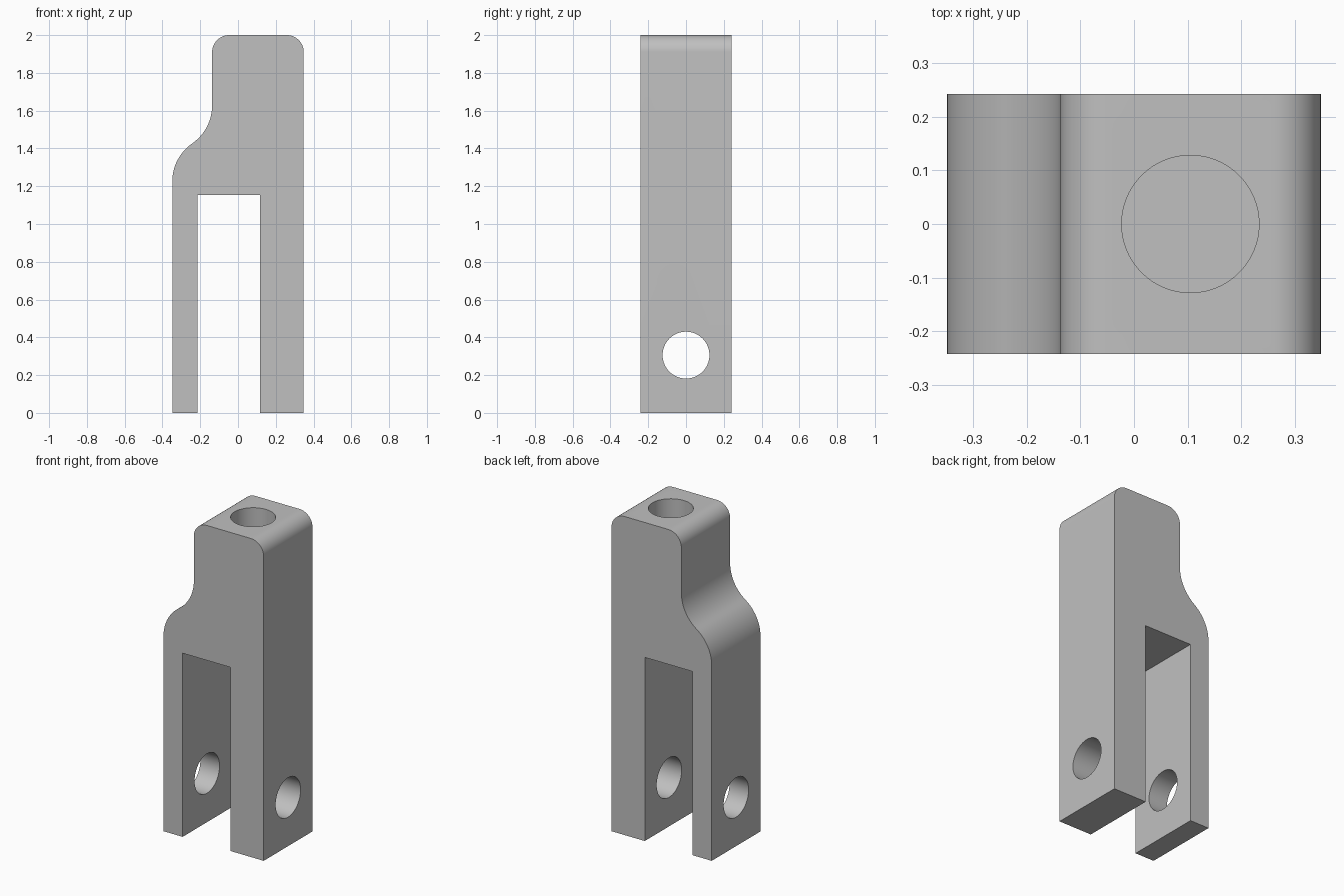
import bpy
import bmesh
from math import radians, cos, sin, atan2, pi

cube = bpy.data.objects.get("Cube")
if cube:
    bpy.data.objects.remove(cube, do_unlink=True)

HALF_W, HALF_D, TOP = 0.348, 0.242, 2.0
NECK_X = -0.137                       # left side of the narrow head
SLOT_L, SLOT_R, SLOT_TOP = -0.215, 0.117, 1.153
S_LOW, S_HIGH = 1.225, 1.628          # ends of the S-shaped shoulder
CORNER = 0.09


def arc(cx, cz, r, start, end, steps=14):
    """Points along an arc, angles in radians."""
    return [(cx + r * cos(start + (end - start) * i / steps),
             cz + r * sin(start + (end - start) * i / steps))
            for i in range(steps + 1)]


# Side outline, counter-clockwise from the bottom of the thick leg
dx, dz = NECK_X + HALF_W, S_HIGH - S_LOW
sweep = 2 * atan2(dx, dz)
s_radius = dz / (2 * sin(sweep))
outline = [(SLOT_R, 0), (HALF_W, 0)]
outline += arc(HALF_W - CORNER, TOP - CORNER, CORNER, 0, pi / 2)
outline += arc(NECK_X + CORNER, TOP - CORNER, CORNER, pi / 2, pi)
outline += arc(NECK_X - s_radius, S_HIGH, s_radius, 0, -sweep)
outline += arc(-HALF_W + s_radius, S_LOW, s_radius, pi - sweep, pi)[1:]
outline += [(-HALF_W, 0), (SLOT_L, 0), (SLOT_L, SLOT_TOP), (SLOT_R, SLOT_TOP)]

# Extrude the outline from front to back
bm = bmesh.new()
face = bm.faces.new([bm.verts.new((x, -HALF_D, z)) for x, z in outline])
extruded = bmesh.ops.extrude_face_region(bm, geom=[face])
moved = [v for v in extruded["geom"] if isinstance(v, bmesh.types.BMVert)]
bmesh.ops.translate(bm, verts=moved, vec=(0, 2 * HALF_D, 0))
bmesh.ops.recalc_face_normals(bm, faces=bm.faces)
mesh = bpy.data.meshes.new("clevis_body")
bm.to_mesh(mesh)
bm.free()
body = bpy.data.objects.new("clevis_body", mesh)
bpy.context.collection.objects.link(body)

# Plain grey metal
grey = bpy.data.materials.new("plain_grey")
grey.use_nodes = True
colour = (0.527, 0.527, 0.527, 1)
grey.diffuse_color = colour
grey.node_tree.nodes["Principled BSDF"].inputs["Base Color"].default_value = colour
mesh.materials.append(grey)


def drill(name, radius, depth, location, rotation=(0, 0, 0)):
    """Cut a round hole into the body."""
    bpy.ops.mesh.primitive_cylinder_add(vertices=64, radius=radius, depth=depth,
                                        location=location, rotation=rotation)
    cutter = bpy.context.object
    cutter.name = name
    cutter.hide_render = True
    cutter.data.materials.append(grey)
    cut = body.modifiers.new(name, "BOOLEAN")
    cut.operation = "DIFFERENCE"
    cut.solver = "EXACT"
    cut.object = cutter
    bpy.context.view_layer.objects.active = body
    bpy.ops.object.modifier_apply(modifier=cut.name)
    bpy.data.objects.remove(cutter, do_unlink=True)


# Pin hole through both legs, blind rod hole down from the top
drill("pin_hole", 0.124, 1.0, (0, 0, 0.306), (0, radians(90), 0))
drill("rod_hole", 0.128, 1.2, (0.105, 0, TOP))

bpy.ops.object.select_all(action="DESELECT")
body.select_set(True)
bpy.context.view_layer.objects.active = body
bpy.ops.object.shade_smooth_by_angle(angle=radians(30))
